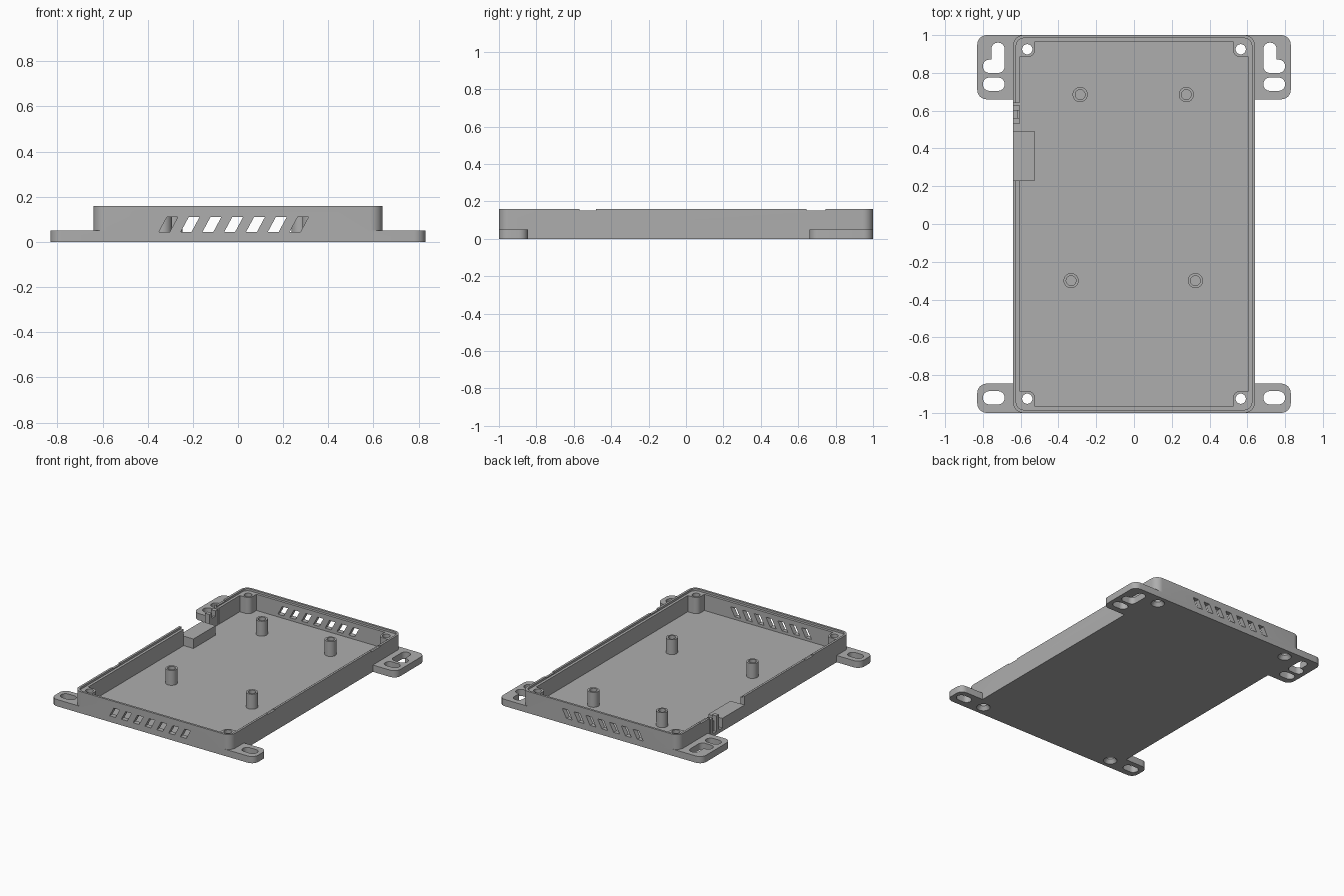
import bpy, bmesh, math

if "Cube" in bpy.data.objects:
    bpy.data.objects.remove(bpy.data.objects["Cube"])

mat = bpy.data.materials.new("plain grey")
mat.diffuse_color = (0.42, 0.42, 0.42, 1)
mat.use_nodes = True
mat.node_tree.nodes["Principled BSDF"].inputs["Base Color"].default_value = mat.diffuse_color


def prism(name, pts, z0, z1):
    """Extrude a counter-clockwise xy outline from z0 to z1."""
    bm = bmesh.new()
    face = bm.faces.new([bm.verts.new((x, y, z0)) for x, y in pts])
    ext = bmesh.ops.extrude_face_region(bm, geom=[face])
    for v in ext["geom"]:
        if isinstance(v, bmesh.types.BMVert):
            v.co.z = z1
    bmesh.ops.recalc_face_normals(bm, faces=bm.faces[:])
    me = bpy.data.meshes.new(name)
    bm.to_mesh(me)
    bm.free()
    me.materials.append(mat)
    ob = bpy.data.objects.new(name, me)
    bpy.context.collection.objects.link(ob)
    return ob


def rounded(x0, x1, y0, y1, r, n=8):
    """Rounded rectangle outline (r = 0 gives a plain one)."""
    if r == 0:
        return [(x0, y0), (x1, y0), (x1, y1), (x0, y1)]
    pts = []
    for k, (cx, cy) in enumerate([(x1 - r, y1 - r), (x0 + r, y1 - r),
                                  (x0 + r, y0 + r), (x1 - r, y0 + r)]):
        for i in range(n + 1):
            a = math.pi / 2 * (k + i / n)
            pts.append((cx + r * math.cos(a), cy + r * math.sin(a)))
    return pts


def circle(cx, cy, r, n=32):
    return [(cx + r * math.cos(2 * math.pi * i / n),
             cy + r * math.sin(2 * math.pi * i / n)) for i in range(n)]


def boolean(tool, op):
    m = tray.modifiers.new("bool", "BOOLEAN")
    m.operation, m.solver, m.object = op, "EXACT", tool
    bpy.context.view_layer.objects.active = tray
    bpy.ops.object.modifier_apply(modifier=m.name)
    bpy.data.objects.remove(tool, do_unlink=True)


def cut(pts, z0, z1):
    boolean(prism("cutter", pts, z0, z1), "DIFFERENCE")


def add(pts, z0, z1):
    boolean(prism("addition", pts, z0, z1), "UNION")


FLOOR, LEDGE, TOP, FOOT = 0.025, 0.145, 0.16, 0.05

# outer shell with mounting feet
tray = prism("enclosure_tray", rounded(-.64, .64, -1, 1, .055), 0, TOP)
add(rounded(-.83, .83, -1, -.845, .05), 0, FOOT)
add(rounded(-.83, .83, .66, 1, .05), 0, FOOT)

# cavity, leaving screw bosses in the corners
X, Y, bx, by, r = .605, .965, .525, .885, .035
quarter = [(X, by)]
for i in range(7):
    a = -math.pi / 2 - math.pi / 2 * i / 6
    quarter.append((bx + r + r * math.cos(a), by + r + r * math.sin(a)))
quarter.append((bx, Y))
outline = []
for sx, sy in ((1, 1), (-1, 1), (-1, -1), (1, -1)):
    q = [(x * sx, y * sy) for x, y in quarter]
    outline += q if sx * sy > 0 else q[::-1]
cut(outline, FLOOR, .3)

# lid ledge around the rim
cut(rounded(-.624, .624, -.984, .984, .042), LEDGE, .3)

# shallow lid notches on both long walls
for y0, y1 in ((-.57, -.48), (.645, .745)):
    cut(rounded(-.7, .7, y0, y1, 0), .153, .3)

# cable opening in the left wall, with ledge block and clip posts
cut(rounded(-.7, -.59, .23, .64, 0), FLOOR, .3)
add(rounded(-.64, -.525, .23, .49, 0), .01, .095)
for y0, y1 in ((.53, .56), (.60, .63)):
    add(rounded(-.64, -.605, y0, y1, 0), .01, .14)
add(rounded(-.62, -.605, .55, .61, 0), .01, .10)

# screw holes with countersinks below
for sx in (-1, 1):
    for sy in (-1, 1):
        cx, cy = .565 * sx, .925 * sy
        cut(circle(cx, cy, .027), -.1, .3)
        cone = prism("cutter", circle(cx, cy, .05), -.005, .03)
        for v in cone.data.vertices:
            if v.co.z > .02:
                v.co.x = cx + (v.co.x - cx) * .5
                v.co.y = cy + (v.co.y - cy) * .5
        boolean(cone, "DIFFERENCE")

# board standoffs
for cx, cy in ((-.285, .685), (.277, .685), (-.333, -.3), (.325, -.3)):
    add(circle(cx, cy, .04), .01, .135)
    cut(circle(cx, cy, .026), .04, .3)

# slots in the feet
for s in (-1, 1):
    for x0, x1, y0, y1 in ((.685, .80, -.955, -.885), (.685, .80, .705, .775),
                           (.685, .80, .80, .87), (.685, .755, .80, .96)):
        a, b = sorted((x0 * s, x1 * s))
        cut(rounded(a, b, y0, y1, .0345), -.1, .1)

# slanted vents through the front and back walls
for i in range(7):
    x = -.35 + .0965 * i
    for yc in (-.98, .98):
        vent = prism("cutter", rounded(x, x + .048, yc - .06, yc + .06, 0), .045, .11)
        for v in vent.data.vertices:
            if v.co.z > .1:
                v.co.x += .035
        boolean(vent, "DIFFERENCE")

# smooth only the round parts
for ob in bpy.context.selected_objects:
    ob.select_set(False)
tray.select_set(True)
bpy.context.view_layer.objects.active = tray
bpy.ops.object.shade_smooth_by_angle(angle=math.radians(30))
